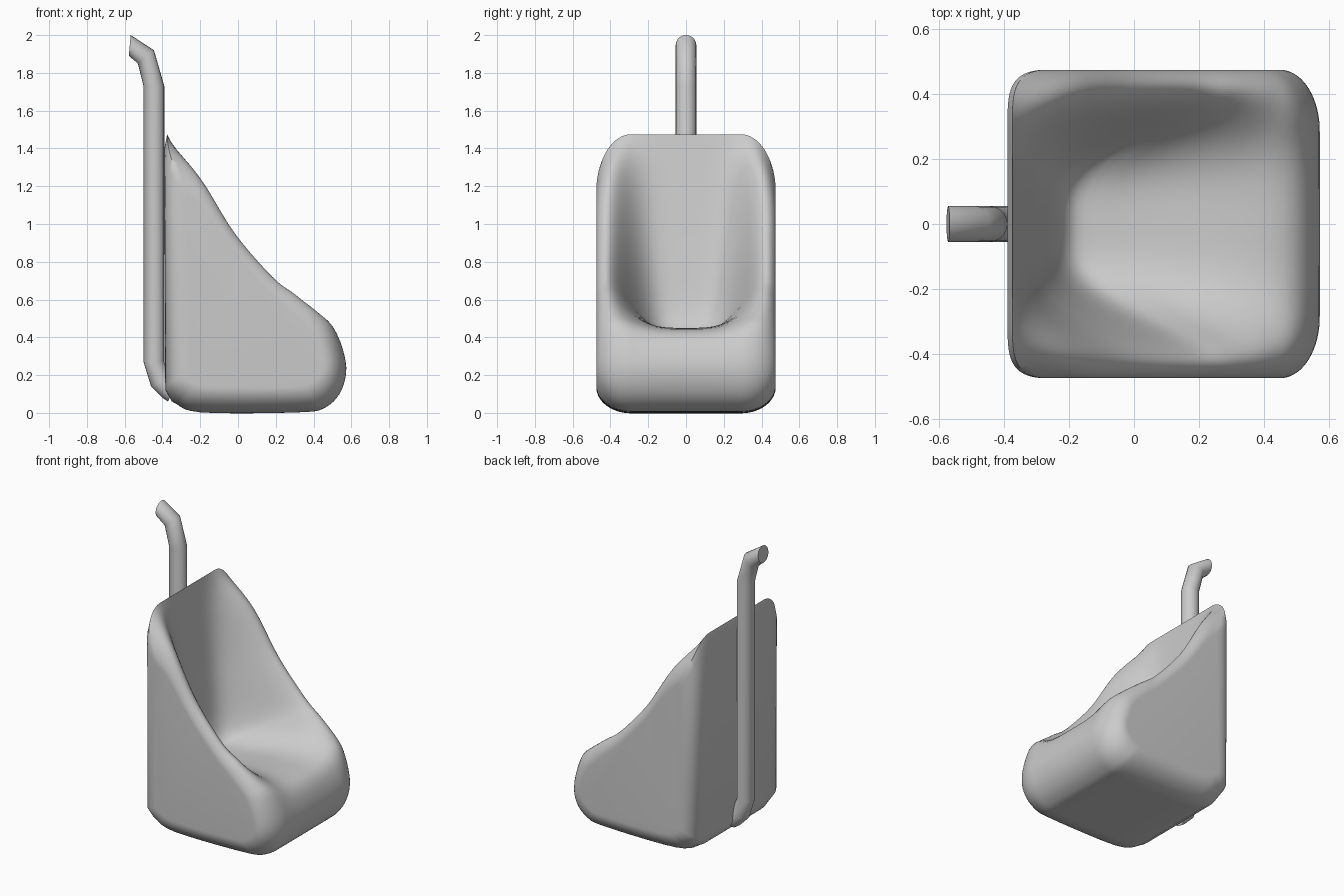
import bpy, bmesh, math
from mathutils import Vector

if "Cube" in bpy.data.objects:
    bpy.data.objects.remove(bpy.data.objects["Cube"])


def finish(bm, name, angle):
    bmesh.ops.recalc_face_normals(bm, faces=bm.faces)
    me = bpy.data.meshes.new(name)
    bm.to_mesh(me)
    bm.free()
    ob = bpy.data.objects.new(name, me)
    bpy.context.collection.objects.link(ob)
    bpy.ops.object.select_all(action='DESELECT')
    ob.select_set(True)
    bpy.context.view_layer.objects.active = ob
    bpy.ops.object.shade_smooth_by_angle(angle=math.radians(angle))
    return ob


def loft(rings, name, angle):
    bm = bmesh.new()
    rows = [[bm.verts.new(p) for p in ring] for ring in rings]
    n = len(rows[0])
    for a, b in zip(rows, rows[1:]):
        for i in range(n):
            k = (i + 1) % n
            bm.faces.new((a[i], a[k], b[k], b[i]))
    bm.faces.new(rows[0])
    bm.faces.new(rows[-1])
    return finish(bm, name, angle)


def smooth(pts, steps):
    # Catmull-Rom curve through an open list of points
    e = [pts[0] * 2 - pts[1]] + pts + [pts[-1] * 2 - pts[-2]]
    out = []
    for i in range(1, len(e) - 2):
        p, q, r, s = e[i - 1:i + 3]
        for k in range(steps):
            t = k / steps
            out.append(0.5 * (2 * q + (r - p) * t + (2 * p - 5 * q + 4 * r - s) * t * t
                              + (3 * q - p - 3 * r + s) * t ** 3))
    return out + [pts[-1]]


# Seat shell side profiles (x, z): centre scoop, raised rim, flat outer side
top_mid = [(-.375, 1.475), (-.345, 1.25), (-.29, .85), (-.22, .48), (-.07, .43),
           (.28, .45), (.49, .42)]
top_rim = [(-.375, 1.475), (-.2, 1.31), (0, 1.0), (.2, .77), (.33, .67), (.45, .56), (.52, .465)]
lower = [(.57, .27), (.55, .125), (.465, .03), (.32, .003), (-.2, .003), (-.35, .06)]
side = [(-.27, 1.17), (-.17, 1.06), (-.02, .85), (.17, .64), (.29, .53), (.38, .44), (.42, .37),
        (.45, .27), (.44, .21), (.38, .16), (.28, .14), (-.15, .14), (-.27, .18)]
mid = [Vector(p) for p in top_mid + lower]
rim = [Vector(p) for p in top_rim + lower]
side = [Vector(p) for p in side]
back_mid = [Vector((-.385, .12)), Vector((-.39, 1.40))]
back_side = [Vector((-.275, .21)), Vector((-.275, 1.14))]
# The scoop is wide at the backrest and narrow at the seat
narrow = [5.5, 5.5, 5, 4, 3.5, 3.5, 4] + [4] * len(lower)

HALF, ROUND, TURN = .475, .29, 1.8
sections = []
N = 56
for j in range(N + 1):
    y = HALF * math.sin(math.pi * (j / N - .5))
    u = min(1, max(0, (abs(y) - ROUND) / (HALF - ROUND)))
    s = 1 - math.sqrt(1 - u * u)
    r = math.sin(math.pi / 2 * min(1, abs(y) / .465))
    pts = [m.lerp(q, r ** e).lerp(c, s) for m, q, c, e in zip(mid, rim, side, narrow)]
    back = [a.lerp(b, s) for a, b in zip(back_mid, back_side)]
    for p, a, b in zip(back, back_mid, back_side):
        p.x = a.x + (b.x - a.x) * s ** TURN
    pts[0].x = mid[0].x + (side[0].x - mid[0].x) * s ** TURN
    sections.append([(p.x, y, p.y) for p in smooth(pts, 5) + back])
loft(sections, "seat_shell", 52)

# Bent back pipe: left and right outline points (x, z) of each ring
outline = [((-.37, .06), (-.33, .16)), ((-.40, .08), (-.34, .17)), ((-.46, .14), (-.36, .20)),
           ((-.50, .27), (-.39, .27)), ((-.50, 1.73), (-.39, 1.73)),
           ((-.53, 1.85), (-.445, 1.92)), ((-.578, 1.89), (-.568, 2.0))]
SIDES = 20
rings = []
for a, b in outline:
    a, b = Vector(a), Vector(b)
    c, h = (a + b) / 2, (b - a) / 2
    ring = []
    for k in range(SIDES):
        t = 2 * math.pi * k / SIDES
        p = c + h * math.cos(t)
        ring.append((p.x, .055 * math.sin(t), p.y))
    rings.append(ring)
loft(rings, "back_pipe", 50)
